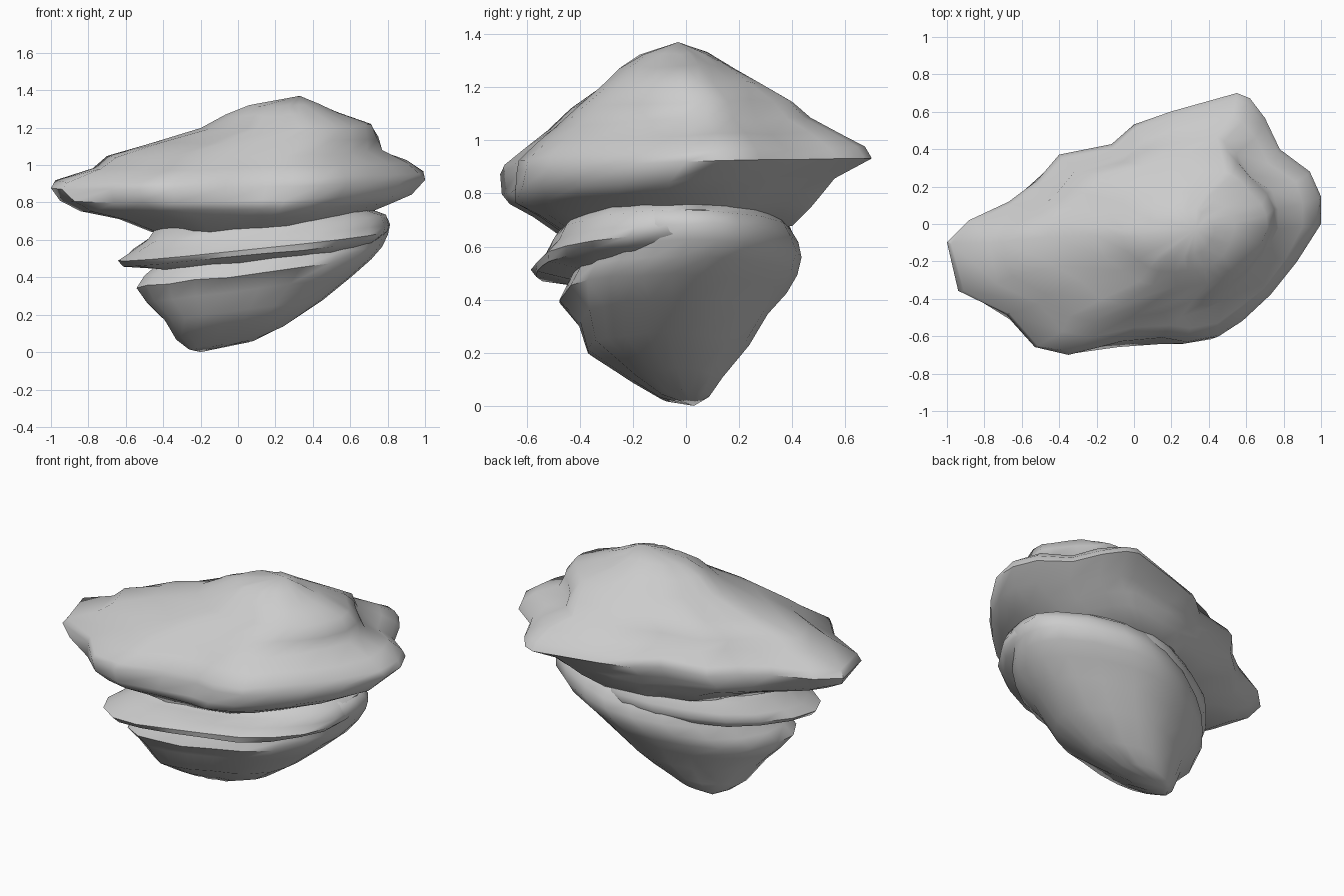
import bpy
import bmesh
import math
import random
from mathutils import Vector

random.seed(4)
cube = bpy.data.objects.get("Cube")
if cube:
    bpy.data.objects.remove(cube, do_unlink=True)

# One plain stone colour
stone = bpy.data.materials.new("grey stone")
stone.use_nodes = True
stone_colour = (0.6, 0.6, 0.6, 1)
stone.diffuse_color = stone_colour
stone.node_tree.nodes["Principled BSDF"].inputs["Base Color"].default_value = stone_colour

# Irregular plan outlines, anticlockwise, in a square of half-size one
CAP_OUTLINE = [(-1, -.14), (-.94, -.51), (-.68, -.69), (-.53, -.94), (-.35, -1),
               (-.07, -.9), (.15, -.87), (.28, -.91), (.45, -.86), (.58, -.74),
               (.73, -.54), (.87, -.29), (1, 0), (1, .21), (.94, .4), (.78, .57),
               (.7, .81), (.62, .96), (.55, 1), (.2, .86), (0, .76), (-.12, .61),
               (-.4, .53), (-.52, .33), (-.67, .17), (-.88, .03)]
BODY_OUTLINE = [(-1, -.5), (-.93, -.76), (-.75, -.95), (-.5, -1), (-.2, -.95),
                (.1, -.9), (.4, -.85), (.65, -.72), (.85, -.52), (.97, -.25),
                (1, 0), (.98, .25), (.88, .5), (.65, .75), (.35, .95), (.1, 1),
                (-.15, .9), (-.4, .72), (-.62, .5), (-.8, .2), (-.94, -.15)]


def rock_layer(name, outline, rings, bottom, top, tilt_x, tilt_y):
    """Loft rings (z, x low, x high, y low, y high, roundness), closed at both tips."""
    bm = bmesh.new()
    widest = max(ring[2] - ring[1] for ring in rings)
    loops = []
    for z, x_low, x_high, y_low, y_high, roundness in rings:
        rough = 0 if x_high - x_low == widest else .012
        loop = []
        for point in outline:
            flat = Vector(point)
            flat = flat.lerp(flat.normalized(), roundness)
            x = x_low + (flat.x + 1) / 2 * (x_high - x_low)
            y = y_low + (flat.y + 1) / 2 * (y_high - y_low)
            bump = 1 + random.uniform(-rough, rough)
            lift = tilt_x * x + tilt_y * y + random.uniform(-rough, rough) / 2
            loop.append(bm.verts.new((x * bump, y * bump, z + lift)))
        loops.append(loop)
    count = len(outline)
    for lower, upper in zip(loops, loops[1:]):
        for i in range(count):
            j = (i + 1) % count
            bm.faces.new((lower[i], lower[j], upper[j], upper[i]))
    for loop, tip in ((loops[0], bottom), (loops[-1], top)):
        point = bm.verts.new(Vector(tip))
        for i in range(count):
            bm.faces.new((loop[i], loop[(i + 1) % count], point))
    bmesh.ops.recalc_face_normals(bm, faces=bm.faces)
    mesh = bpy.data.meshes.new(name)
    bm.to_mesh(mesh)
    bm.free()
    mesh.materials.append(stone)
    layer = bpy.data.objects.new(name, mesh)
    bpy.context.collection.objects.link(layer)
    bpy.ops.object.select_all(action='DESELECT')
    layer.select_set(True)
    bpy.context.view_layer.objects.active = layer
    bpy.ops.object.shade_smooth_by_angle(angle=math.radians(50))


# Wide overhanging cap with a thick rim and an off-centre peak
rock_layer("rock_cap", CAP_OUTLINE, [
    (.66, -.47, .5, -.48, .42, .4),
    (.73, -.64, .7, -.59, .5, .4),
    (.78, -.85, .82, -.68, .54, .35),
    (.83, -.95, .92, -.7, .58, .25),
    (.9, -1, 1, -.7, .7, 0),
    (.94, -.97, .98, -.69, .67, 0),
    (1, -.78, .91, -.61, .58, .1),
    (1.06, -.7, .78, -.53, .48, .25),
    (1.13, -.47, .75, -.44, .42, .4),
    (1.2, -.2, .72, -.34, .3, .6),
    (1.27, -.07, .54, -.26, .18, .7),
    (1.32, .04, .43, -.18, .09, .7)],
    (0, 0, .66), (.33, -.03, 1.37), .02, .03)

# Tilted slab jutting out of the waist at the front and the narrow end
rock_layer("middle_slab", BODY_OUTLINE, [
    (.5, -.45, .7, -.44, .3, .3),
    (.54, -.62, .76, -.58, .37, .2),
    (.57, -.65, .8, -.59, .4, .1),
    (.61, -.6, .81, -.54, .4, .2),
    (.66, -.5, .79, -.51, .38, .3),
    (.72, -.45, .65, -.46, .34, .3)],
    (0, 0, .5), (.1, 0, .74), .1, .05)

# Tapering base, joined to the waist on its broad side, with an off-centre tip
rock_layer("rock_base", BODY_OUTLINE, [
    (.05, -.27, .08, -.1, .09, .5),
    (.11, -.34, .25, -.21, .14, .4),
    (.22, -.41, .45, -.38, .24, .3),
    (.33, -.51, .61, -.41, .31, .3),
    (.41, -.56, .71, -.49, .38, .3),
    (.47, -.52, .77, -.46, .42, .3),
    (.53, -.44, .8, -.42, .44, .4),
    (.59, -.42, .82, -.42, .42, .4),
    (.64, -.42, .79, -.42, .39, .4),
    (.69, -.35, .65, -.37, .34, .4)],
    (-.2, .03, 0), (.1, 0, .72), .12, 0)
